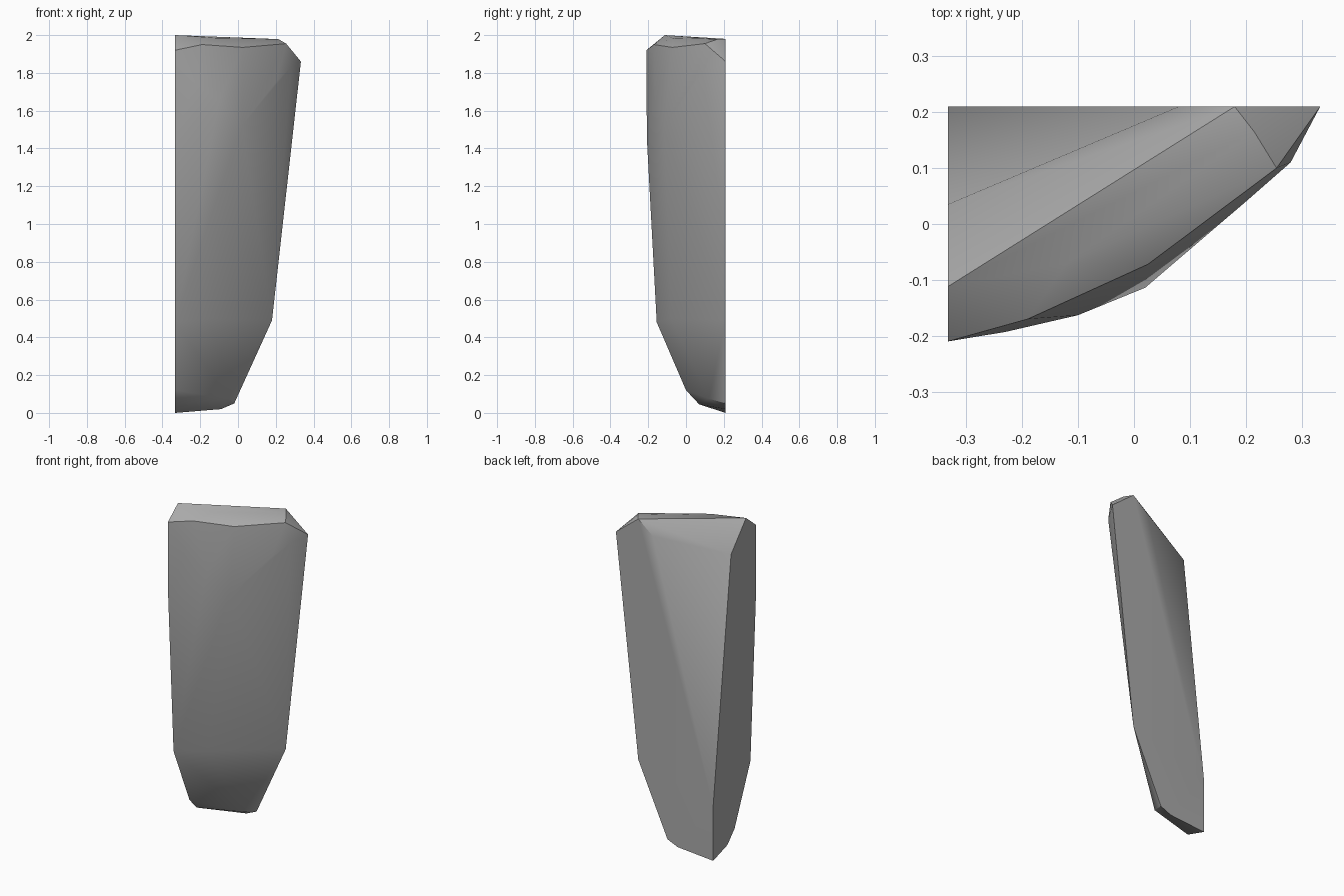
import bpy
import bmesh
import math

# Remove the default cube only
default_cube = bpy.data.objects.get("Cube")
if default_cube:
    bpy.data.objects.remove(default_cube, do_unlink=True)

HALF_WIDTH = 0.333
BACK = 0.21


def make_material(name, value):
    """One flat grey material."""
    material = bpy.data.materials.new(name)
    material.use_nodes = True
    colour = (value, value, value, 1.0)
    material.diffuse_color = colour
    shader = material.node_tree.nodes["Principled BSDF"]
    shader.inputs["Base Color"].default_value = colour
    shader.inputs["Roughness"].default_value = 0.8
    return material


def hull_object(name, points, material):
    """Convex faceted block around the given profile points."""
    bm = bmesh.new()
    for point in points:
        bm.verts.new(point)
    result = bmesh.ops.convex_hull(bm, input=bm.verts[:])
    unused = [v for v in bm.verts if not v.link_faces]
    bmesh.ops.delete(bm, geom=unused, context='VERTS')
    bmesh.ops.dissolve_limit(bm, angle_limit=math.radians(0.5),
                             verts=bm.verts[:], edges=bm.edges[:])
    bmesh.ops.recalc_face_normals(bm, faces=bm.faces[:])
    mesh = bpy.data.meshes.new(name)
    bm.to_mesh(mesh)
    bm.free()
    mesh.materials.append(material)
    block = bpy.data.objects.new(name, mesh)
    bpy.context.collection.objects.link(block)
    return block


# Flat cut side: (y, z) profile at the -x end
cut_side = [(BACK, 0), (.07, .045), (0, .12), (-.155, .48), (-.207, 1.45),
            (-.21, 1.92), (-.112, 2), (.035, 1.83), (BACK, .34)]

# Flat back: (x, z) outline
back_outline = [(-.09, .02), (-.02, .05), (.18, .49), (HALF_WIDTH, 1.86),
                (.18, 1.98), (.08, 1.9)]

# Crest and the rim of the top chamfer
crest = [(-.12, -.07, 1.985), (.215, .165, 1.978)]
rim = [(-.19, -.17, 1.95), (.025, -.072, 1.935), (.255, .1, 1.955)]

# Bulging front face and the bottom chamfer
front_bulge = [(-.23, -.193, 1.75), (-.1, -.163, 1.65), (.02, -.114, 1.52),
               (.2, .04, 1.75), (.28, .11, 1.83), (-.15, -.08, .5)]
bottom_rim = [(-.05, .12, .075)]

points = [(-HALF_WIDTH, y, z) for y, z in cut_side]
points += [(x, BACK, z) for x, z in back_outline]
points += crest + rim + front_bulge + bottom_rim

# Stone shard, smooth over soft creases and sharp at the chamfers
stone_grey = make_material("stone grey", 0.4)
shard = hull_object("stone_shard", points, stone_grey)
bpy.ops.object.select_all(action='DESELECT')
shard.select_set(True)
bpy.context.view_layer.objects.active = shard
bpy.ops.object.shade_smooth_by_angle(angle=math.radians(38))
